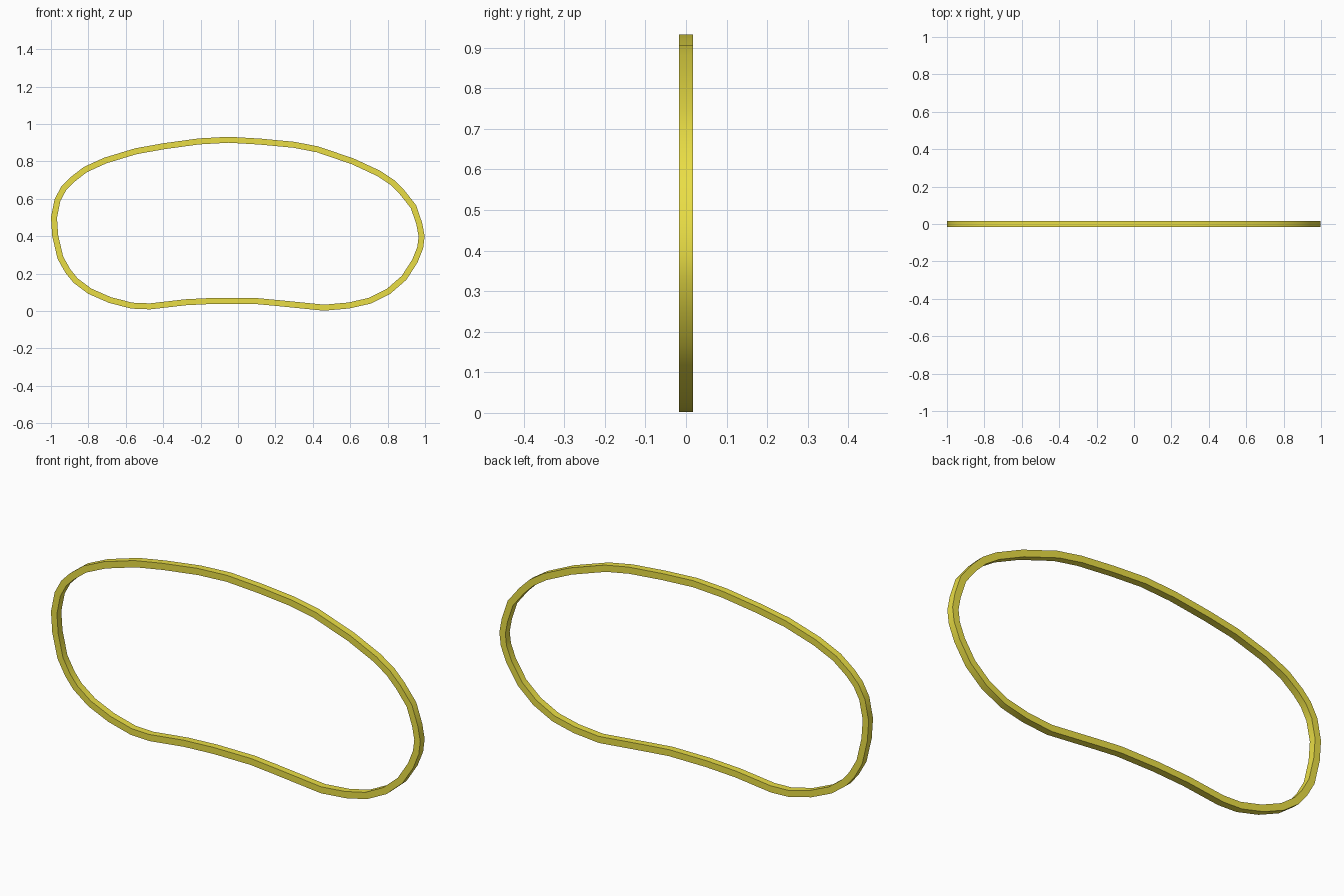
import bpy, bmesh, math
from mathutils import Vector

if "Cube" in bpy.data.objects:
    bpy.data.objects.remove(bpy.data.objects["Cube"])

# Outer outline of the band in the front plane (x, z), clockwise from the top
OUTLINE = [
    (-0.05, 0.932), (0.12, 0.922), (0.30, 0.905), (0.43, 0.88), (0.62, 0.815),
    (0.76, 0.75), (0.835, 0.70), (0.89, 0.645), (0.953, 0.565), (0.985, 0.47),
    (0.998, 0.40), (0.99, 0.335), (0.96, 0.26), (0.90, 0.167), (0.815, 0.093),
    (0.71, 0.04), (0.595, 0.014), (0.46, 0.002), (0.20, 0.028), (0.08, 0.039),
    (-0.12, 0.039), (-0.28, 0.031), (-0.47, 0.009), (-0.57, 0.013), (-0.69, 0.044),
    (-0.80, 0.092), (-0.88, 0.152), (-0.923, 0.205), (-0.965, 0.28), (-0.993, 0.40),
    (-1.0, 0.50), (-0.98, 0.60), (-0.945, 0.665), (-0.90, 0.712), (-0.825, 0.77),
    (-0.715, 0.82), (-0.55, 0.87), (-0.40, 0.897), (-0.21, 0.923),
]
THICK = 0.032   # band thickness in the front plane
HALF_Y = 0.017  # half depth

pts = [Vector(p) for p in OUTLINE]
n = len(pts)


def inset(i):
    """Mitred inward offset of outline point i."""
    a = (pts[i] - pts[i - 1]).normalized()
    b = (pts[(i + 1) % n] - pts[i]).normalized()
    na, nb = Vector((a.y, -a.x)), Vector((b.y, -b.x))
    m = (na + nb).normalized()
    return pts[i] + m * THICK / m.dot(na)


# Square section at every outline point, bridged into a closed loop
bm = bmesh.new()
rings = []
for i in range(n):
    o, q = pts[i], inset(i)
    rings.append([bm.verts.new((p.x, y, p.y)) for p, y in
                  ((o, -HALF_Y), (o, HALF_Y), (q, HALF_Y), (q, -HALF_Y))])
for i in range(n):
    r, s = rings[i], rings[(i + 1) % n]
    for k in range(4):
        j = (k + 1) % 4
        bm.faces.new((r[k], r[j], s[j], s[k]))
bmesh.ops.recalc_face_normals(bm, faces=bm.faces[:])

mesh = bpy.data.meshes.new("band_loop")
bm.to_mesh(mesh)
bm.free()
band = bpy.data.objects.new("band_loop", mesh)
bpy.context.collection.objects.link(band)

# Yellow material
mat = bpy.data.materials.new("yellow")
mat.diffuse_color = (0.82, 0.73, 0.06, 1)
mat.use_nodes = True
mat.node_tree.nodes["Principled BSDF"].inputs["Base Color"].default_value = mat.diffuse_color
mesh.materials.append(mat)

# Smooth along the loop, crisp at the section corners
bpy.context.view_layer.objects.active = band
band.select_set(True)
bpy.ops.object.shade_smooth_by_angle(angle=math.radians(40))
